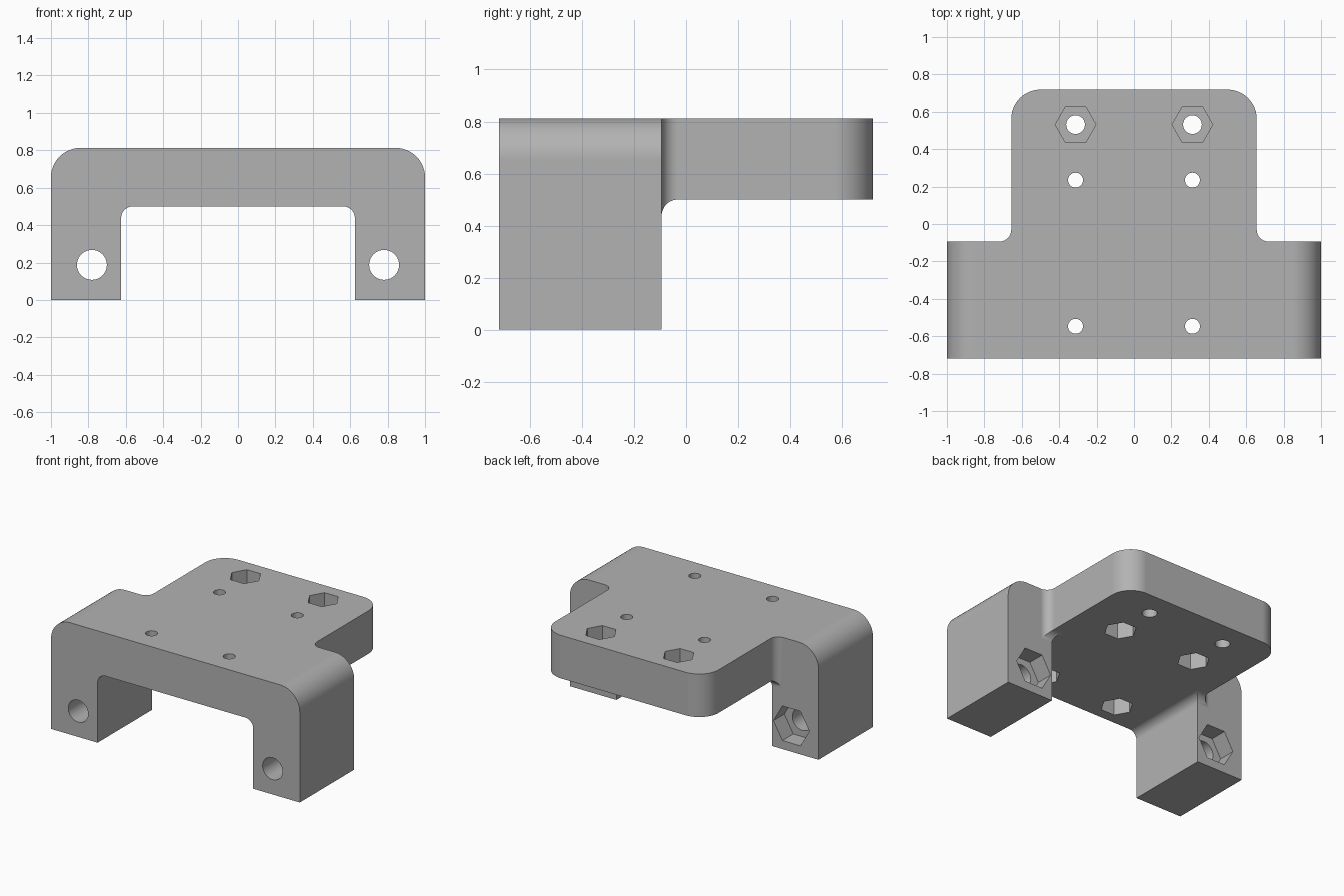
import bpy
import bmesh
from math import cos, sin, pi, radians
from mathutils import Vector

cube = bpy.data.objects.get("Cube")
if cube:
    bpy.data.objects.remove(cube, do_unlink=True)

U = 1 / 32                      # one design unit
HALF_W, HALF_D = 32 * U, 23 * U
TOP, UNDER = 26 * U, 16 * U     # plate top and underside heights
STEP_Y = -3 * U                 # back face of the legs
PLATE_X, LEG_X = 21 * U, 20 * U
BIG, SMALL = 5 * U, 2 * U       # outer and inner corner radii

grey = bpy.data.materials.new("plain_grey")
grey.use_nodes = True
grey.diffuse_color = (0.45, 0.45, 0.45, 1)
grey.node_tree.nodes["Principled BSDF"].inputs["Base Color"].default_value = (0.45, 0.45, 0.45, 1)


def rounded(corners, steps=12):
    """Outline from (a, b, radius) right-angled corners."""
    out = []
    for i, (a, b, r) in enumerate(corners):
        p = Vector((a, b))
        if r == 0:
            out.append(p)
            continue
        d0 = (Vector(corners[i - 1][:2]) - p).normalized()
        d1 = (Vector(corners[(i + 1) % len(corners)][:2]) - p).normalized()
        centre = p + (d0 + d1) * r
        for k in range(steps + 1):
            t = k / steps * pi / 2
            out.append(centre - d1 * r * cos(t) - d0 * r * sin(t))
    return out


def mirrored(half):
    """Close a right-hand half outline with its mirror image."""
    return half + [(-a, b, r) for a, b, r in reversed(half)]


def ngon(a, b, radius, sides):
    return [Vector((a + radius * cos(2 * pi * k / sides),
                    b + radius * sin(2 * pi * k / sides))) for k in range(sides)]


def prism(name, outline, axis, low, high):
    """Extrude a 2D outline along the x, y or z axis."""
    place = {"x": lambda p: (low, p.x, p.y),
             "y": lambda p: (p.x, low, p.y),
             "z": lambda p: (p.x, p.y, low)}[axis]
    move = Vector([(high - low) * (axis == c) for c in "xyz"])
    bm = bmesh.new()
    face = bm.faces.new([bm.verts.new(place(p)) for p in outline])
    ext = bmesh.ops.extrude_face_region(bm, geom=[face], use_keep_orig=True)
    verts = [v for v in ext["geom"] if isinstance(v, bmesh.types.BMVert)]
    bmesh.ops.translate(bm, verts=verts, vec=move)
    bmesh.ops.recalc_face_normals(bm, faces=bm.faces)
    mesh = bpy.data.meshes.new(name)
    bm.to_mesh(mesh)
    bm.free()
    mesh.materials.append(grey)
    obj = bpy.data.objects.new(name, mesh)
    bpy.context.collection.objects.link(obj)
    return obj


def combine(body, tool, operation):
    """Apply a boolean and discard the tool."""
    mod = body.modifiers.new("shape", "BOOLEAN")
    mod.operation, mod.solver, mod.object = operation, "EXACT", tool
    bpy.context.view_layer.objects.active = body
    bpy.ops.object.modifier_apply(modifier=mod.name)
    bpy.data.objects.remove(tool, do_unlink=True)


# Bridge profile seen from the front
body = prism("mounting_bracket", rounded(mirrored([
    (LEG_X, UNDER, SMALL), (LEG_X, 0, 0), (HALF_W, 0, 0), (HALF_W, TOP, BIG)])),
    "y", -1, 1)

# Side profile: deep legs at the front, thin plate behind
combine(body, prism("side_profile", rounded([
    (-1.2, -0.2, 0), (STEP_Y, -0.2, 0), (STEP_Y, UNDER, SMALL),
    (1.2, UNDER, 0), (1.2, 1, 0), (-1.2, 1, 0)]), "x", -1.2, 1.2), "INTERSECT")

# Top outline: wide front, narrower rounded plate at the back
combine(body, prism("top_outline", rounded(mirrored([
    (1.3, -HALF_D, 0), (1.3, STEP_Y, 0), (PLATE_X, STEP_Y, SMALL),
    (PLATE_X, HALF_D, BIG)])), "z", -0.4, 1.2), "INTERSECT")

POCKET = 4 * U
for side in (-1, 1):
    x = side * 10 * U
    # Back plate holes with hexagonal recesses on top
    y = 17 * U
    combine(body, prism("bolt_hole", ngon(x, y, 0.05, 32), "z", 0.3, 1), "DIFFERENCE")
    combine(body, prism("nut_recess", ngon(x, y, 0.109, 6), "z", TOP - POCKET, 1), "DIFFERENCE")
    # Smaller plate holes with hexagonal recesses underneath
    for y in (7.5 * U, -17.5 * U):
        combine(body, prism("screw_hole", ngon(x, y, 0.04, 32), "z", 0.3, 1), "DIFFERENCE")
        combine(body, prism("nut_recess", ngon(x, y, 0.109, 6), "z", 0.3, UNDER + POCKET), "DIFFERENCE")
    # Leg holes with hexagonal recesses at the back
    x, z = side * 25 * U, 6 * U
    combine(body, prism("leg_hole", ngon(x, z, 0.08, 40), "y", -1, 0.3), "DIFFERENCE")
    combine(body, prism("leg_recess", ngon(x, z, 0.145, 6), "y", STEP_Y - POCKET, 0.3), "DIFFERENCE")

# Smooth rounds, crisp edges and even flat faces
bpy.ops.object.select_all(action="DESELECT")
body.select_set(True)
bpy.context.view_layer.objects.active = body
bpy.ops.object.shade_smooth_by_angle(angle=radians(25))
weighted = body.modifiers.new("even_shading", "WEIGHTED_NORMAL")
weighted.keep_sharp = True
weighted.weight = 100
